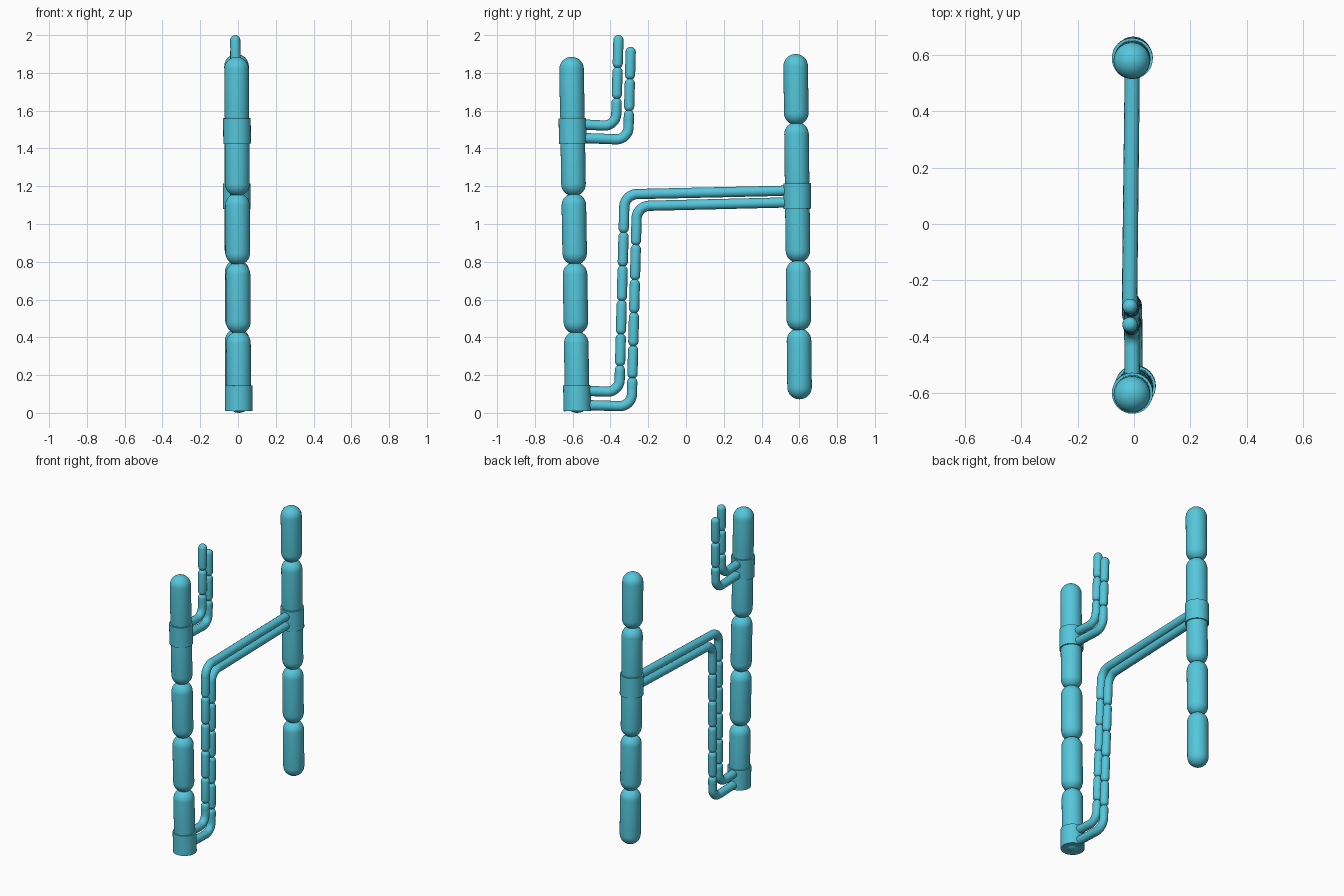
import bpy, bmesh, math
from mathutils import Vector

cube = bpy.data.objects.get("Cube")
if cube:
    bpy.data.objects.remove(cube, do_unlink=True)

teal = bpy.data.materials.new("teal")
teal.use_nodes = True
teal.diffuse_color = (0.09, 0.57, 0.71, 1)
teal.node_tree.nodes["Principled BSDF"].inputs["Base Color"].default_value = teal.diffuse_color


def finish(obj):
    obj.data.materials.clear()
    obj.data.materials.append(teal)
    bpy.ops.object.select_all(action='DESELECT')
    obj.select_set(True)
    bpy.context.view_layer.objects.active = obj
    bpy.ops.object.shade_smooth_by_angle(angle=math.radians(40))


def lathe(name, start, end, profile, sides=32):
    """Revolve (radius, distance) pairs around the line start-end."""
    axis = end - start
    turn = Vector((0, 0, 1)).rotation_difference(axis)
    bm = bmesh.new()
    rings = []
    for r, d in profile:
        angles = [2 * math.pi * i / sides for i in range(sides)]
        rings.append([bm.verts.new(start + turn @ Vector((r * math.cos(a), r * math.sin(a), d)))
                      for a in angles])
    for low, high in zip(rings, rings[1:]):
        for i in range(sides):
            j = (i + 1) % sides
            bm.faces.new((low[i], low[j], high[j], high[i]))
    bm.faces.new(rings[0][::-1])
    bm.faces.new(rings[-1])
    mesh = bpy.data.meshes.new(name)
    bm.to_mesh(mesh)
    bm.free()
    obj = bpy.data.objects.new(name, mesh)
    bpy.context.collection.objects.link(obj)
    finish(obj)


def capsule(name, start, end, radius, steps=8):
    length = (end - start).length
    dome = [(max(radius * math.sin(t), radius * 0.01), radius * (1 - math.cos(t)))
            for t in (math.pi / 2 * k / steps for k in range(steps + 1))]
    lathe(name, start, end, dome + [(r, length - d) for r, d in reversed(dome)])


def collar(name, start, end, radius=0.073):
    lathe(name, start, end, [(radius, 0), (radius, (end - start).length)])


def at_height(bottom, top, z):
    return bottom.lerp(top, (z - bottom.z) / (top.z - bottom.z))


def chain(name, bottom, top, joints, radius, overlap):
    """Capsules stacked on a line, split at the joint heights."""
    for i, (a, b) in enumerate(zip(joints, joints[1:])):
        low = a - overlap if i else a
        high = b + overlap if i < len(joints) - 2 else b
        capsule(f"{name}_{i + 1}", at_height(bottom, top, low), at_height(bottom, top, high), radius)


def pipe(name, start, corner, end, radius=0.027, bend=0.065):
    """Tube with one rounded elbow."""
    before = corner + (start - corner).normalized() * bend
    after = corner + (end - corner).normalized() * bend
    points = [start]
    for k in range(13):
        t = k / 12
        u = 1 - t
        w = math.sqrt(2)
        total = u * u + w * u * t + t * t
        points.append((before * u * u + corner * w * u * t + after * t * t) / total)
    points.append(end)
    curve = bpy.data.curves.new(name, 'CURVE')
    curve.dimensions = '3D'
    curve.bevel_depth = radius
    curve.bevel_resolution = 6
    curve.use_fill_caps = True
    spline = curve.splines.new('POLY')
    spline.points.add(len(points) - 1)
    for p, co in zip(spline.points, points):
        p.co = (*co, 1)
    obj = bpy.data.objects.new(name, curve)
    bpy.context.collection.objects.link(obj)
    bpy.ops.object.select_all(action='DESELECT')
    obj.select_set(True)
    bpy.context.view_layer.objects.active = obj
    bpy.ops.object.convert(target='MESH')
    finish(bpy.context.view_layer.objects.active)


# Two segmented posts, leaning slightly
front_low, front_high = Vector((0.005, -0.575, 0)), Vector((-0.008, -0.607, 1.885))
back_low, back_high = Vector((-0.003, 0.602, 0.072)), Vector((-0.008, 0.58, 1.9))
chain("front_post", front_low, front_high, [0, 0.425, 0.79, 1.155, 1.515, 1.885], 0.065, 0.008)
chain("back_post", back_low, back_high, [0.072, 0.44, 0.803, 1.17, 1.532, 1.9], 0.065, 0.008)

# Collars where pipes meet the posts
for name, low, high, z in (("front_lower_collar", front_low, front_high, 0.01),
                           ("front_upper_collar", front_low, front_high, 1.425),
                           ("back_collar", back_low, back_high, 1.08)):
    collar(name, at_height(low, high, z), at_height(low, high, z + 0.135))

# Long pair: back collar, across, beads down, lower front collar
for name, top_z, low_z, y, joints in (
        ("outer", 1.157, 0.11, -0.325, [0.06, 0.25, 0.417, 0.595, 0.777, 0.955, 1.1]),
        ("inner", 1.095, 0.034, -0.26, [0.06, 0.185, 0.355, 0.53, 0.705, 0.89, 1.04])):
    high = Vector((-0.016, y, top_z))
    low = Vector((0.002, y - 0.028, low_z))
    pipe(f"{name}_cross_pipe", Vector((-0.006, 0.57, top_z + 0.02)), high,
         at_height(low, high, joints[-2] + 0.025))
    pipe(f"{name}_lower_pipe", Vector((0.004, -0.56, low_z + 0.008)), low,
         at_height(low, high, joints[1] - 0.025))
    joints[0] = low_z + 0.07
    chain(f"{name}_bead", low, high, joints, 0.027, 0.004)

# Short pair: upper front collar, out and up to free ends
for name, low_z, y, joints in (
        ("outer", 1.518, -0.371, [1.59, 1.665, 1.828, 2.0]),
        ("inner", 1.446, -0.306, [1.52, 1.6, 1.767, 1.938])):
    low = Vector((-0.008, y, low_z))
    high = Vector((-0.015, y + 0.014, joints[-1]))
    pipe(f"{name}_upper_pipe", Vector((-0.006, -0.57, low_z + 0.01)), low,
         at_height(low, high, joints[1] - 0.025))
    chain(f"{name}_tip", low, high, joints, 0.027, 0.004)
